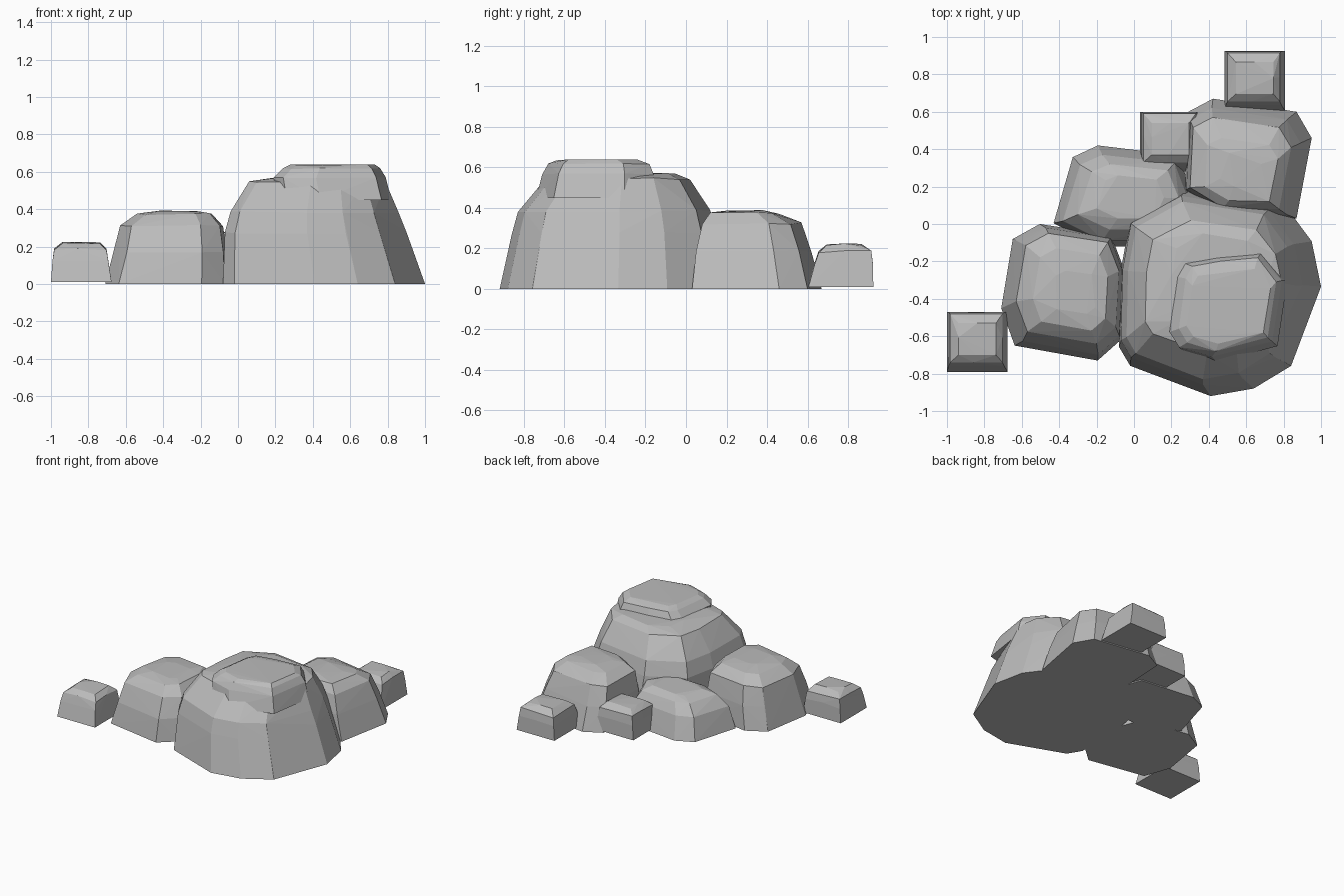
import bpy
import bmesh
import random

random.seed(4)
if "Cube" in bpy.data.objects:
    bpy.data.objects.remove(bpy.data.objects["Cube"])

stone = bpy.data.materials.new("grey stone")
stone.use_nodes = True
stone.diffuse_color = (0.5, 0.5, 0.5, 1)
stone.node_tree.nodes["Principled BSDF"].inputs["Base Color"].default_value = (0.5, 0.5, 0.5, 1)


def rock(name, outline, levels, jitter=0.012):
    """Convex faceted boulder: the outline is fitted to a box at each level."""
    xs, ys = zip(*outline)
    bm = bmesh.new()
    for i, (z, x0, x1, y0, y1) in enumerate(levels):
        for x, y in outline:
            u = (x - min(xs)) / (max(xs) - min(xs))
            v = (y - min(ys)) / (max(ys) - min(ys))
            drop = random.uniform(0, jitter) if i else 0
            bm.verts.new((x0 + u * (x1 - x0), y0 + v * (y1 - y0), z - drop))
    hull = bmesh.ops.convex_hull(bm, input=bm.verts[:])
    inside = {g for g in hull["geom_interior"] if isinstance(g, bmesh.types.BMVert)}
    bmesh.ops.delete(bm, geom=list(inside), context='VERTS')
    bmesh.ops.recalc_face_normals(bm, faces=bm.faces[:])
    mesh = bpy.data.meshes.new(name)
    bm.to_mesh(mesh)
    bm.free()
    mesh.materials.append(stone)
    obj = bpy.data.objects.new(name, mesh)
    bpy.context.collection.objects.link(obj)
    return obj


# Largest boulder with its raised cap
rock("main_boulder",
     [(-.02, .02), (.28, .18), (.8, .1), (.95, -.1), (1, -.34), (.84, -.76),
      (.64, -.88), (.41, -.92), (-.02, -.76), (-.08, -.66), (-.07, -.25)],
     [(0, -.08, 1, -.92, .19), (.28, -.07, .9, -.86, .15), (.39, -.04, .86, -.83, .12),
      (.55, .06, .79, -.69, .02), (.575, .2, .7, -.6, -.05)])
rock("boulder_cap",
     [(.2, -.57), (.25, -.65), (.42, -.7), (.73, -.62), (.78, -.3),
      (.67, -.16), (.45, -.18), (.28, -.21), (.24, -.28)],
     [(.45, .21, .82, -.74, -.15), (.57, .19, .79, -.71, -.16), (.62, .24, .76, -.68, -.18),
      (.64, .28, .73, -.64, -.24)], 0.006)

# Three medium boulders around it
rock("right_boulder",
     [(-.64, -.08), (-.5, 0), (-.13, -.06), (-.06, -.25), (-.08, -.62),
      (-.2, -.73), (-.63, -.65), (-.7, -.45)],
     [(0, -.71, -.05, -.73, 0), (.18, -.66, -.06, -.7, -.02), (.32, -.63, -.08, -.64, -.05),
      (.38, -.54, -.14, -.57, -.13), (.392, -.44, -.2, -.48, -.25)])
rock("back_right_boulder",
     [(-.43, .02), (-.33, .36), (-.2, .42), (.22, .37), (.3, .15), (.2, -.1), (-.2, -.1)],
     [(0, -.43, .32, -.12, .42), (.17, -.38, .29, -.09, .37), (.25, -.3, .24, -.03, .32),
      (.28, -.2, .16, .03, .26)])
rock("back_boulder",
     [(.28, .18), (.3, .6), (.43, .67), (.62, .63), (.87, .6), (.95, .46), (.87, .03), (.5, .04)],
     [(0, .27, .95, .03, .67), (.19, .28, .89, .05, .62), (.33, .3, .84, .08, .57),
      (.38, .38, .77, .12, .46), (.393, .46, .68, .2, .38)])

# Three small square-footed stones
foot = [(-1, -1), (-.1, -1), (1, -1), (1, 0), (1, 1), (0, 1), (-1, 1), (-1, .1)]
for name, x, y in (("right_stone", -.838, -.63), ("middle_stone", .195, .44),
                   ("back_stone", .645, .765)):
    rock(name, foot,
         [(.01, x - .162, x + .162, y - .16, y + .16),
          (.13, x - .154, x + .144, y - .13, y + .158),
          (.19, x - .145, x + .135, y - .11, y + .15),
          (.225, x - .1, x + .1, y - .07, y + .1)])
